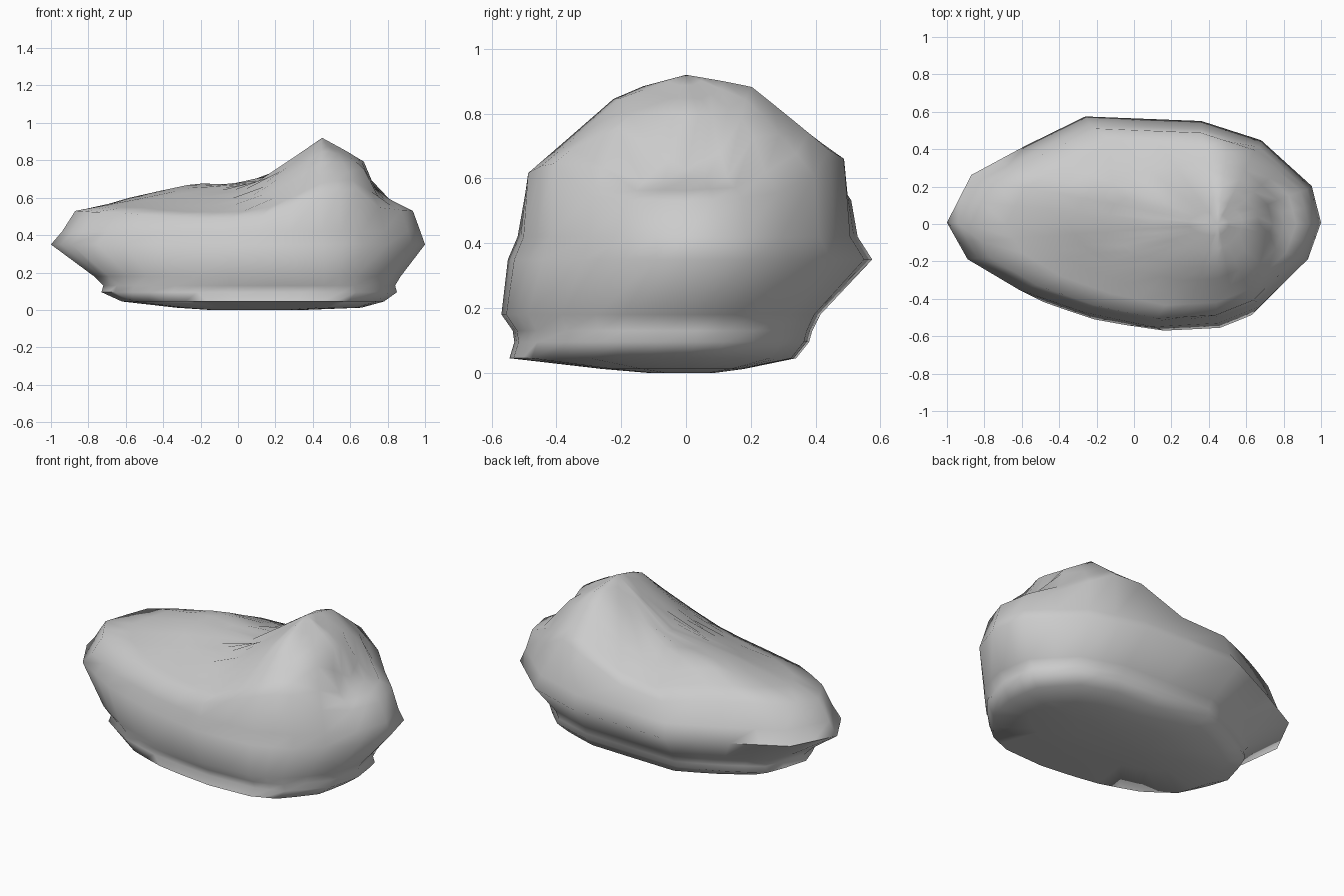
import bpy, bmesh, math
from mathutils import Vector

if "Cube" in bpy.data.objects:
    bpy.data.objects.remove(bpy.data.objects["Cube"])

# Plan outline of the boulder, widest girth
OUTLINE = [(-1, 0), (-.89, -.2), (-.61, -.37), (-.27, -.49), (.1, -.57), (.45, -.55),
           (.67, -.46), (.93, -.2), (1, 0), (.95, .2), (.68, .45), (.36, .555),
           (-.26, .58), (-.58, .42), (-.87, .26)]

# Side rings: z, corner fullness, x min, x max, y min, y max
SIDES = [(.0, .8, -.15, .35, -.12, .09), (.012, .8, -.33, .66, -.26, .18),
         (.045, .8, -.62, .78, -.545, .34), (.095, .8, -.73, .85, -.53, .38),
         (.13, .83, -.72, .84, -.535, .39), (.18, .87, -.77, .87, -.57, .415),
         (.35, 1, -1, 1, -.55, .575), (.42, 1, -.94, .975, -.52, .53)]

# Relief of the top: heights at x stations (rows) and y stations (columns)
XS = [-.86, -.5, -.26, .1, .45, .67, .74, .93]
YS = [-.5, -.2, 0, .2, .5]
RELIEF = [(.46, .51, .53, .53, .47), (.46, .55, .60, .62, .50),
          (.46, .57, .65, .68, .53), (.49, .63, .68, .67, .55),
          (.61, .87, .92, .90, .69), (.58, .77, .80, .76, .50),
          (.49, .58, .63, .61, .46), (.45, .51, .53, .52, .43)]
PEAK = (.45, 0)


def interp(v, keys, vals):
    v = max(keys[0], min(keys[-1], v))
    for i in range(len(keys) - 1):
        if v <= keys[i + 1]:
            t = (v - keys[i]) / (keys[i + 1] - keys[i])
            return vals[i] + (vals[i + 1] - vals[i]) * t


def height(x, y):
    return interp(x, XS, [interp(y, YS, row) for row in RELIEF])


def fit(v, a, b, full):
    v = math.copysign(min(1, abs(v)) ** full, v)
    return a + (v + 1) / 2 * (b - a)


def plan_ring(full, x0, x1, y0, y1):
    return [(fit(x, x0, x1, full), fit((y - .005) / .575, y0, y1, full)) for x, y in points]


# Halve each outline edge
points = []
for i, p in enumerate(OUTLINE):
    q = OUTLINE[(i + 1) % len(OUTLINE)]
    points += [p, ((p[0] + q[0]) / 2, (p[1] + q[1]) / 2)]

# Sides from the base upward, then rings closing in on the peak along the relief
rings = [[(x, y, z) for x, y in plan_ring(*box)] for z, *box in SIDES]
shoulder = plan_ring(1, -.87, .935, -.505, .51)
for s in (1, .86, .73, .6, .46, .27, .12):
    ring = [(PEAK[0] + (x - PEAK[0]) * s, PEAK[1] + (y - PEAK[1]) * s) for x, y in shoulder]
    rings.append([(x, y, height(x, y)) for x, y in ring])

bm = bmesh.new()
loops = [[bm.verts.new(Vector(p)) for p in ring] for ring in rings]
n = len(points)
for a, b in zip(loops, loops[1:]):
    for i in range(n):
        j = (i + 1) % n
        bm.faces.new((a[i], a[j], b[j], b[i]))
bm.faces.new(loops[0][::-1])
top = bm.verts.new((*PEAK, height(*PEAK)))
for i in range(n):
    bm.faces.new((loops[-1][i], loops[-1][(i + 1) % n], top))
bmesh.ops.recalc_face_normals(bm, faces=bm.faces[:])

# Boulder object
mesh = bpy.data.meshes.new("boulder")
bm.to_mesh(mesh)
bm.free()
boulder = bpy.data.objects.new("boulder", mesh)
bpy.context.collection.objects.link(boulder)
bpy.context.view_layer.objects.active = boulder
boulder.select_set(True)
bpy.ops.object.shade_smooth_by_angle(angle=math.radians(80))
